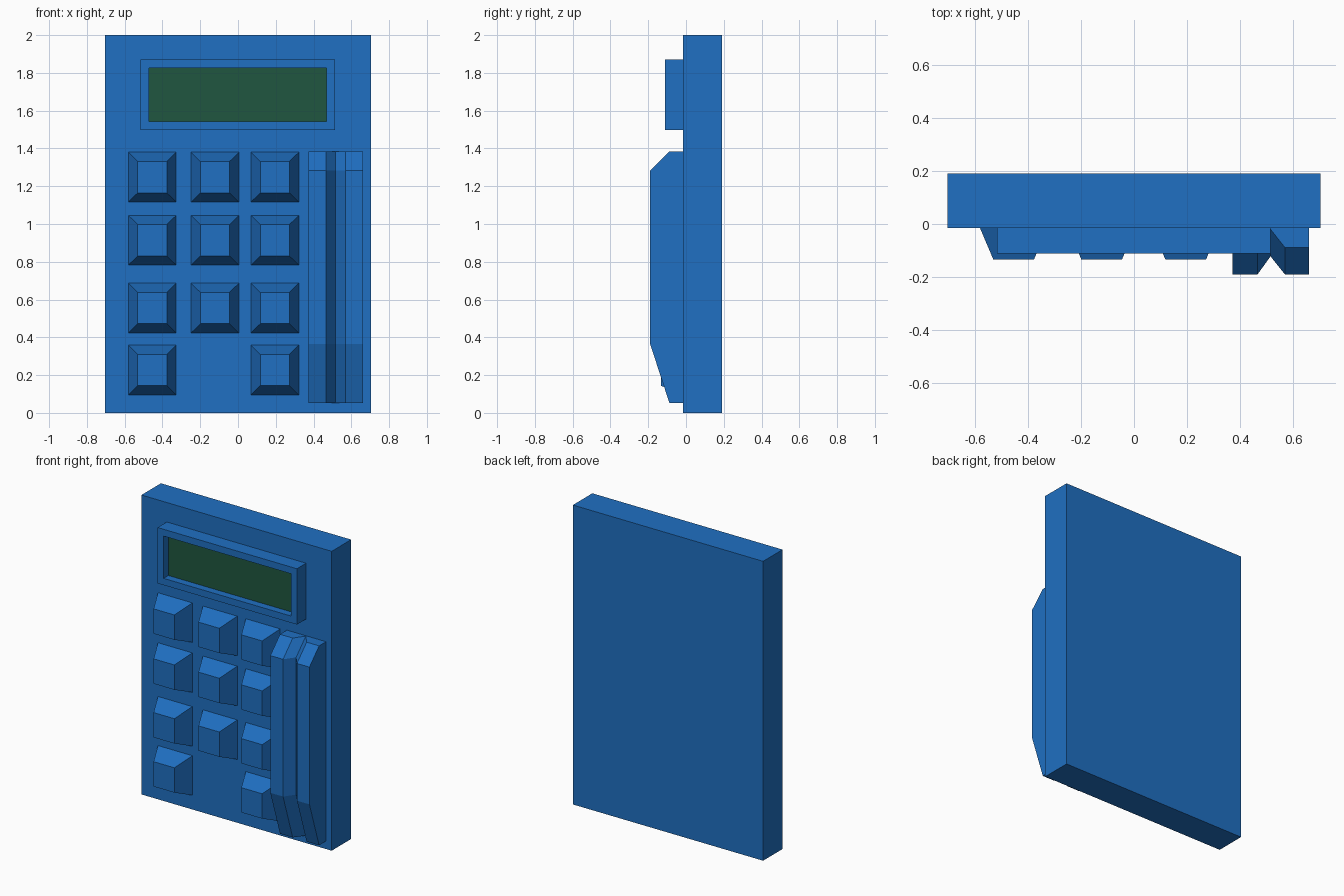
import bpy, bmesh

if "Cube" in bpy.data.objects:
    bpy.data.objects.remove(bpy.data.objects["Cube"])

FRONT = -0.015  # front plane of the body slab


def material(name, rgb):
    m = bpy.data.materials.new(name)
    m.diffuse_color = (*rgb, 1)
    m.use_nodes = True
    m.node_tree.nodes["Principled BSDF"].inputs["Base Color"].default_value = m.diffuse_color
    return m


blue = material("blue_plastic", (0.014, 0.16, 0.54))
green = material("green_display", (0.014, 0.094, 0.05))


def finish(name, bm, *mats):
    bmesh.ops.recalc_face_normals(bm, faces=bm.faces)
    mesh = bpy.data.meshes.new(name)
    bm.to_mesh(mesh)
    bm.free()
    for m in mats:
        mesh.materials.append(m)
    obj = bpy.data.objects.new(name, mesh)
    bpy.context.collection.objects.link(obj)
    return obj


def box(x0, x1, y0, y1, z0, z1):
    bm = bmesh.new()
    bmesh.ops.create_cube(bm, size=1)
    for v in bm.verts:
        v.co = ((x0 + x1) / 2 + v.co.x * (x1 - x0),
                (y0 + y1) / 2 + v.co.y * (y1 - y0),
                (z0 + z1) / 2 + v.co.z * (z1 - z0))
    return bm


def front_face(bm):
    return min(bm.faces, key=lambda f: f.calc_center_median().y)


# Body slab
finish("body", box(-0.703, 0.703, FRONT, 0.19, 0, 2), blue)

# Screen frame with a recessed green display
bm = box(-0.516, 0.514, -0.112, FRONT, 1.497, 1.87)
face = front_face(bm)
bmesh.ops.inset_region(bm, faces=[face], thickness=0.064)
pocket = bmesh.ops.extrude_discrete_faces(bm, faces=[face])["faces"][0]
bmesh.ops.translate(bm, verts=pocket.verts, vec=(0, 0.05, 0))
pocket.material_index = 1
finish("screen_frame", bm, blue, green)

# Tapered keys: three columns, four rows, the middle one missing in the last row
for r, z in enumerate((1.248, 0.914, 0.555, 0.227)):
    for c, x in enumerate((-0.454, -0.122, 0.195)):
        if (r, c) == (3, 1):
            continue
        bm = box(x - 0.127, x + 0.127, -0.133, FRONT, z - 0.132, z + 0.132)
        for v in front_face(bm).verts:
            v.co.x = x + (v.co.x - x) * 0.077 / 0.127
            v.co.z = z + (v.co.z - z) * 0.083 / 0.132
        finish(f"key_{r + 1}_{c + 1}", bm, blue)

# Long grooved bar: one cross-section lofted upward, sloping back at both ends
section = [(0.372, 0), (0.466, 0), (0.515, 0.068), (0.569, 0), (0.661, 0)]
stations = [(0.053, -0.088), (0.365, -0.19), (1.282, -0.19), (1.385, -0.088)]
bm = bmesh.new()
rings = []
for z, y in stations:
    pts = [(x, y + d) for x, d in section] + [(0.661, FRONT), (0.372, FRONT)]
    rings.append([bm.verts.new((px, py, z)) for px, py in pts])
for a, b in zip(rings, rings[1:]):
    for i in range(len(a)):
        j = (i + 1) % len(a)
        bm.faces.new((a[i], a[j], b[j], b[i]))
bm.faces.new(rings[0])
bm.faces.new(rings[-1])
finish("side_bar", bm, blue)
